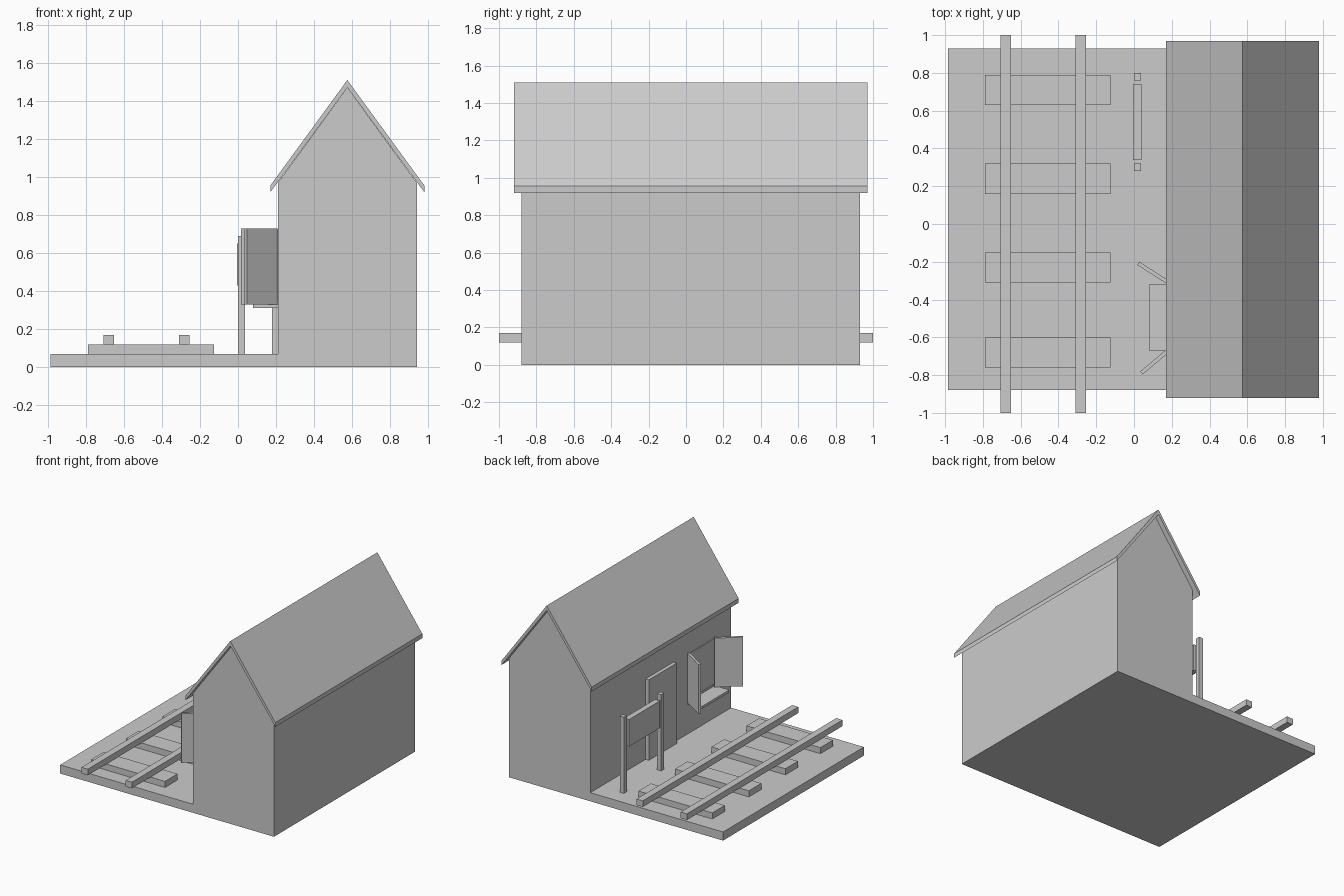
import bpy
import bmesh
from mathutils import Vector

cube = bpy.data.objects.get("Cube")
if cube:
    bpy.data.objects.remove(cube, do_unlink=True)

GREY = (0.6, 0.6, 0.6, 1.0)
grey = bpy.data.materials.new("plain_grey")
grey.use_nodes = True
grey.diffuse_color = GREY
grey.node_tree.nodes["Principled BSDF"].inputs["Base Color"].default_value = GREY


def prism(name, outline, offset):
    """Extrude a flat outline along an offset into a closed solid."""
    bm = bmesh.new()
    face = bm.faces.new([bm.verts.new(p) for p in outline])
    extruded = bmesh.ops.extrude_face_region(bm, geom=[face], use_keep_orig=True)
    moved = [g for g in extruded["geom"] if isinstance(g, bmesh.types.BMVert)]
    bmesh.ops.translate(bm, verts=moved, vec=offset)
    bmesh.ops.recalc_face_normals(bm, faces=bm.faces)
    mesh = bpy.data.meshes.new(name)
    bm.to_mesh(mesh)
    bm.free()
    mesh.materials.append(grey)
    obj = bpy.data.objects.new(name, mesh)
    bpy.context.collection.objects.link(obj)
    return obj


def box(name, x, y, z):
    """Box from its (low, high) range on each axis."""
    outline = [(x[0], y[0], z[0]), (x[1], y[0], z[0]),
               (x[1], y[0], z[1]), (x[0], y[0], z[1])]
    return prism(name, outline, (0, y[1] - y[0], 0))


def along_y(name, profile, y):
    """Extrude an x-z profile along y."""
    return prism(name, [(px, y[0], pz) for px, pz in profile], (0, y[1] - y[0], 0))


def shutter(name, hinge, tip, z, thickness=0.02):
    """Upright board running from the hinge to the free edge."""
    a, b = Vector(hinge), Vector(tip)
    side = (b - a).orthogonal().normalized() * thickness / 2
    corners = [a + side, b + side, b - side, a - side]
    return prism(name, [(c.x, c.y, z[0]) for c in corners], (0, 0, z[1] - z[0]))


GROUND = 0.07
WALL = 0.21
DEPTH = (-0.88, 0.93)

# Platform and house
box("platform", (-0.985, WALL), DEPTH, (0, GROUND))
along_y("house", [(WALL, 0), (0.94, 0), (0.94, 0.97), (0.575, 1.47), (WALL, 0.97)], DEPTH)
along_y("roof", [(0.17, 0.92), (0.575, 1.47), (0.98, 0.92),
                 (0.98, 0.955), (0.575, 1.51), (0.17, 0.955)], (-0.92, 0.97))

# Railway track
for i, y in enumerate((-0.68, -0.23, 0.24, 0.71)):
    box(f"sleeper_{i + 1}", (-0.79, -0.125), (y - 0.08, y + 0.08), (GROUND, 0.12))
for side, x in (("right", -0.68), ("left", -0.283)):
    box(f"rail_{side}", (x - 0.028, x + 0.028), (-1, 1), (0.12, 0.17))

# Notice board
for side, y in (("front", 0.30), ("back", 0.78)):
    box(f"board_post_{side}", (0, 0.036), (y - 0.019, y + 0.019), (GROUND, 0.69))
box("notice_board", (-0.005, 0.04), (0.34, 0.74), (0.43, 0.65))

# Door and window
box("door", (0.18, WALL), (-0.14, 0.22), (GROUND, 0.725))
box("window_pane", (0.203, WALL), (-0.66, -0.33), (0.35, 0.72))
box("window_sill", (0.08, WALL), (-0.67, -0.32), (0.31, 0.33))
shutter("shutter_back", (0.202, -0.323), (0.022, -0.208), (0.33, 0.73))
shutter("shutter_front", (0.202, -0.652), (0.04, -0.788), (0.33, 0.73))
